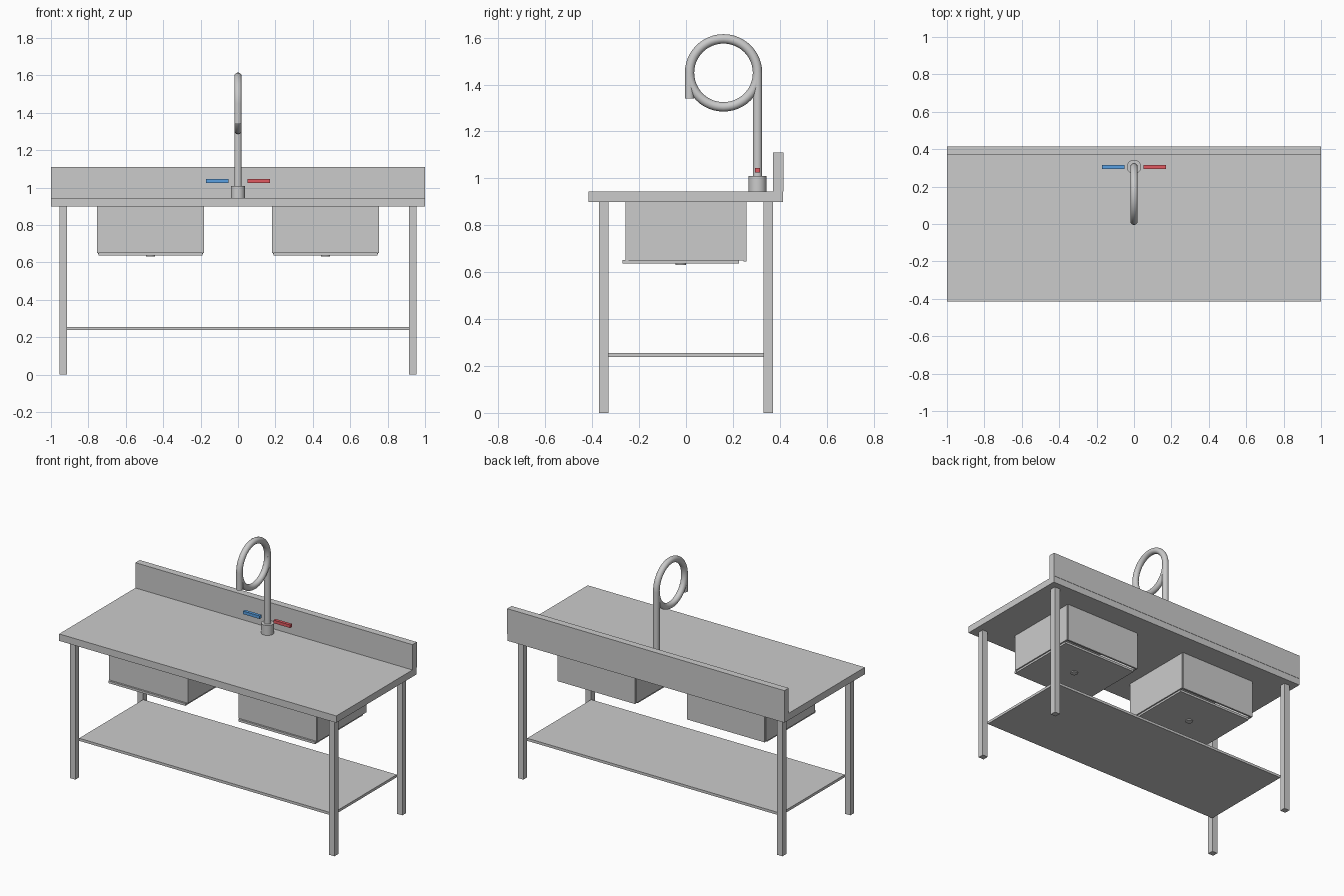
import bpy
import math

if "Cube" in bpy.data.objects:
    bpy.data.objects.remove(bpy.data.objects["Cube"])


def box(name, x, y, z, color=None):
    """Box from (min, max) ranges on each axis."""
    r = (x, y, z)
    bpy.ops.mesh.primitive_cube_add(size=1, location=[(a + b) / 2 for a, b in r])
    o = bpy.context.object
    o.name = name
    o.scale = [b - a for a, b in r]
    bpy.ops.object.transform_apply(location=False, rotation=False, scale=True)
    if color:
        m = bpy.data.materials.new(name + "_colour")
        m.diffuse_color = color
        m.use_nodes = True
        m.node_tree.nodes["Principled BSDF"].inputs["Base Color"].default_value = m.diffuse_color
        o.data.materials.append(m)
    return o


def cylinder(name, x, y, z, radius):
    """Upright cylinder spanning the z range."""
    bpy.ops.mesh.primitive_cylinder_add(vertices=32, radius=radius, depth=z[1] - z[0],
                                        location=(x, y, (z[0] + z[1]) / 2))
    o = bpy.context.object
    o.name = name
    bpy.ops.object.shade_smooth_by_angle()
    return o


# Worktop, backsplash and lower shelf
box("worktop", (-1, 1), (-0.415, 0.413), (0.9, 0.945))
box("backsplash", (-1, 1), (0.37, 0.415), (0.945, 1.11))
box("lower_shelf", (-0.915, 0.915), (-0.33, 0.33), (0.238, 0.255))

for side, s in (("left", -1), ("right", 1)):
    # Legs
    for end, t in (("front", -1), ("back", 1)):
        cx, cy = s * 0.935, t * 0.35
        box(f"{end}_{side}_leg", (cx - 0.02, cx + 0.02), (cy - 0.02, cy + 0.02), (0, 0.9))

    # Basin walls, floor and drain
    c = s * 0.468
    for wall, t in (("outer", s), ("inner", -s)):
        wx = c + t * 0.28
        box(f"{side}_basin_{wall}_wall", (wx - 0.006, wx + 0.006), (-0.255, 0.25), (0.65, 0.9))
    for wall, t in (("front", -1), ("back", 1)):
        wy = t * 0.252
        box(f"{side}_basin_{wall}_wall", (c - 0.28, c + 0.28), (wy - 0.006, wy + 0.006), (0.645, 0.9))
    box(f"{side}_basin_floor", (c - 0.277, c + 0.277), (-0.27, 0.225), (0.637, 0.652))
    cylinder(f"{side}_drain", c, -0.022, (0.631, 0.655), 0.023)

# Tap: base, riser, looped hose and spout
cylinder("tap_base", 0, 0.305, (0.945, 1.01), 0.038)
cylinder("tap_riser", 0, 0.305, (1.01, 1.45), 0.02)
bpy.ops.mesh.primitive_torus_add(major_segments=48, minor_segments=16, major_radius=0.145,
                                 minor_radius=0.02, location=(0, 0.16, 1.45),
                                 rotation=(0, math.pi / 2, 0))
bpy.context.object.name = "tap_loop"
bpy.ops.object.shade_smooth_by_angle()
cylinder("tap_spout", 0, 0.015, (1.34, 1.45), 0.02)

# Hot and cold handles
box("cold_handle", (-0.17, -0.05), (0.295, 0.315), (1.025, 1.045), (0.1, 0.35, 0.75, 1))
box("hot_handle", (0.05, 0.17), (0.295, 0.315), (1.025, 1.045), (0.75, 0.1, 0.12, 1))
